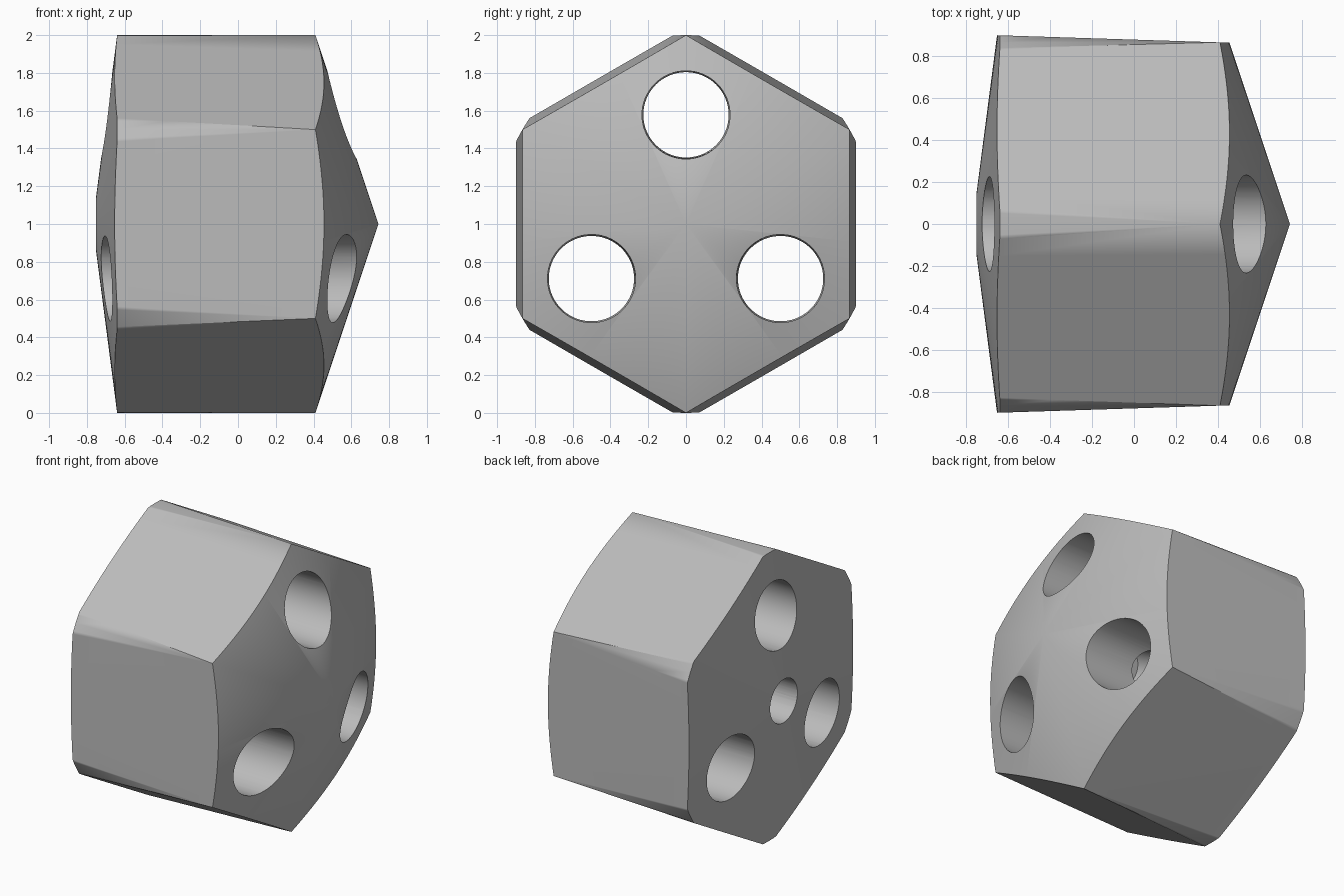
import bpy, bmesh
from math import cos, sin, pi, radians
from mathutils import Matrix, Vector

cube = bpy.data.objects.get("Cube")
if cube:
    bpy.data.objects.remove(cube, do_unlink=True)

AXIS_Z = 1.0  # height of the body's long axis


def turned(name, profile, sides, matrix=Matrix()):
    """Solid turned around the x axis from (x, radius) points, closed at both ends."""
    bm = bmesh.new()
    rings = []
    for x, r in profile:
        rings.append([bm.verts.new((x, r * sin(2 * pi * i / sides), r * cos(2 * pi * i / sides)))
                      for i in range(sides)])
    for a, b in zip(rings, rings[1:]):
        for i in range(sides):
            j = (i + 1) % sides
            bm.faces.new((a[i], a[j], b[j], b[i]))
    for ring, (x, r) in ((rings[0], profile[0]), (rings[-1], profile[-1])):
        if r > 0:
            bm.faces.new(ring)
    bmesh.ops.remove_doubles(bm, verts=bm.verts, dist=1e-5)
    bmesh.ops.recalc_face_normals(bm, faces=bm.faces)
    bm.transform(Matrix.Translation((0, 0, AXIS_Z)) @ matrix)
    mesh = bpy.data.meshes.new(name)
    bm.to_mesh(mesh)
    bm.free()
    obj = bpy.data.objects.new(name, mesh)
    bpy.context.scene.collection.objects.link(obj)
    return obj


def cut(target, tool, operation):
    """Apply a boolean, then throw the tool away."""
    mod = target.modifiers.new("cut", 'BOOLEAN')
    mod.operation, mod.solver, mod.object = operation, 'EXACT', tool
    bpy.context.view_layer.update()
    graph = bpy.context.evaluated_depsgraph_get()
    mesh = bpy.data.meshes.new_from_object(target.evaluated_get(graph))
    target.modifiers.clear()
    target.data = mesh
    bpy.data.objects.remove(tool, do_unlink=True)


# Body: round blank with a shallow cone behind and a steeper cone in front
body = turned("hexagonal_body", [(-0.77, 0), (-0.64, 1), (0.41, 1), (0.743, 0)], 120)

# Slightly tapered hexagon trims the blank, leaving rounded corners at the wide end
cut(body, turned("hexagon", [(-1, 0.911 / cos(pi / 6)), (1, 0.847 / cos(pi / 6))], 6), 'INTERSECT')

# Three tapered through holes
for k in range(3):
    spin = Matrix.Rotation(k * 2 * pi / 3, 4, 'X')
    place = spin @ Matrix.Translation((0, 0, 0.578))
    cut(body, turned("through_hole", [(-1, 0.224), (1, 0.236)], 64, place), 'DIFFERENCE')

# Blind centre bore with a side passage to each through hole
cut(body, turned("centre_bore", [(-1, 0.15), (0.28, 0.15)], 48), 'DIFFERENCE')
for k in range(3):
    spin = Matrix.Rotation(k * 2 * pi / 3, 4, 'X')
    place = spin @ Matrix.Translation((0.12, 0, 0)) @ Matrix.Rotation(-pi / 2, 4, 'Y')
    cut(body, turned("side_passage", [(0, 0.14), (0.55, 0.14)], 40, place), 'DIFFERENCE')

# Plain grey finish
grey = bpy.data.materials.new("plain_grey")
grey.use_nodes = True
colour = (0.5, 0.5, 0.5, 1)
grey.diffuse_color = colour
grey.node_tree.nodes["Principled BSDF"].inputs["Base Color"].default_value = colour
body.data.materials.clear()
body.data.materials.append(grey)
for face in body.data.polygons:
    face.material_index = 0

# Smooth shading with sharp rims; flats keep their own direction
for obj in bpy.context.selected_objects:
    obj.select_set(False)
body.select_set(True)
bpy.context.view_layer.objects.active = body
bpy.ops.object.shade_smooth_by_angle(angle=radians(30))
weighted = body.modifiers.new("flat_sides", 'WEIGHTED_NORMAL')
weighted.keep_sharp = True
